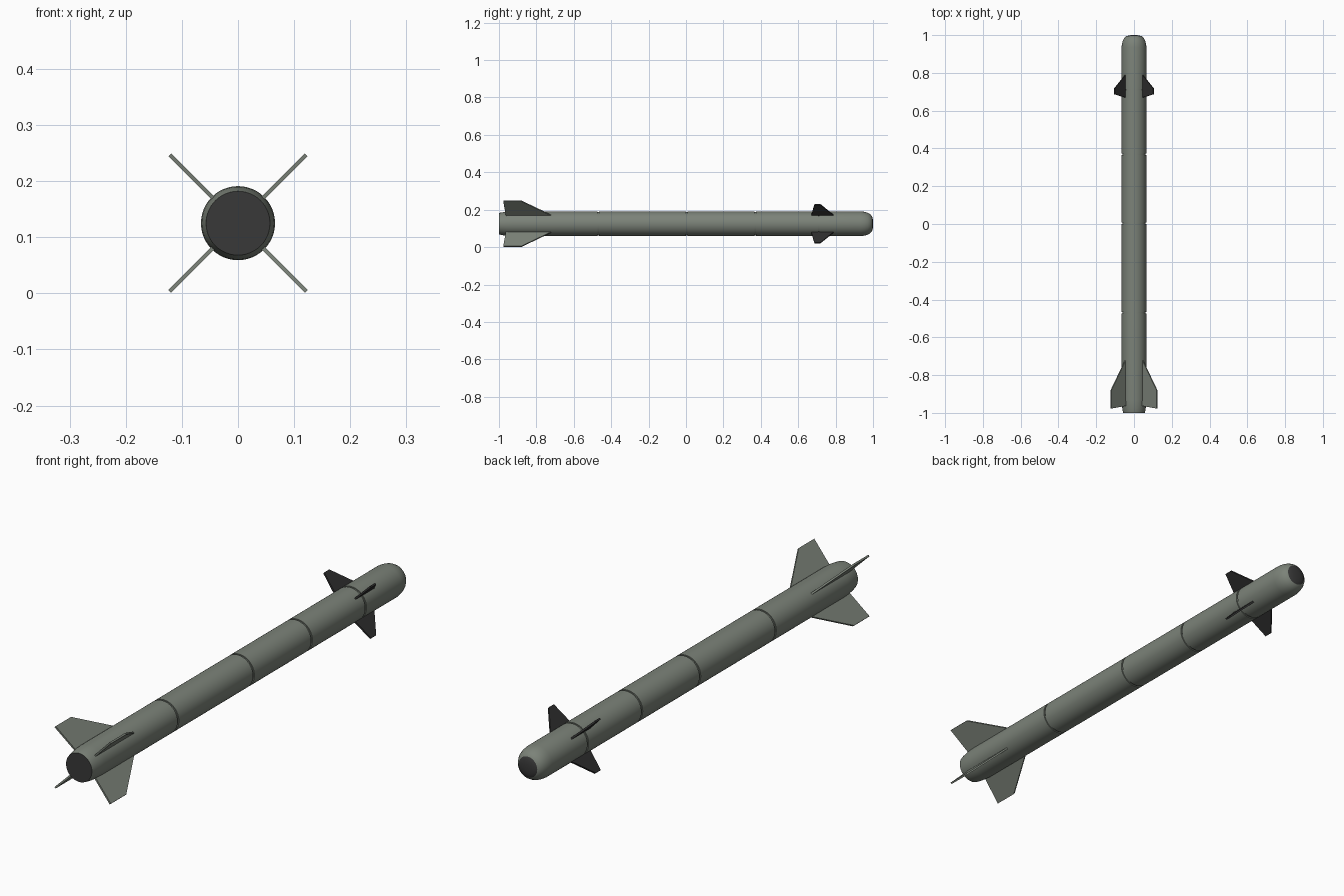
import bpy, bmesh, math
from mathutils import Matrix, Vector

if "Cube" in bpy.data.objects:
    bpy.data.objects.remove(bpy.data.objects["Cube"])

ZC = 0.125   # height of the body axis
R = 0.066    # body radius


def material(name, rgb):
    m = bpy.data.materials.new(name)
    m.diffuse_color = (*rgb, 1)
    m.use_nodes = True
    m.node_tree.nodes["Principled BSDF"].inputs["Base Color"].default_value = m.diffuse_color
    return m


GREY = material("grey green paint", (0.2, 0.225, 0.19))
DARK = material("dark grey", (0.04, 0.04, 0.04))
BLACK = material("near black", (0.027, 0.027, 0.027))


def finish(name, bm, mats):
    bmesh.ops.recalc_face_normals(bm, faces=bm.faces)
    me = bpy.data.meshes.new(name)
    bm.to_mesh(me)
    bm.free()
    ob = bpy.data.objects.new(name, me)
    bpy.context.collection.objects.link(ob)
    for m in mats:
        me.materials.append(m)
    return ob


# Body: lathe a profile of (y, radius) around the long axis, with panel grooves
profile = [(-1.0, 0.057), (-0.99, 0.0595), (-0.975, 0.062), (-0.955, 0.0645), (-0.93, R)]
for g in (-0.47, 0.005, 0.37, 0.71):
    profile += [(g - 0.004, R), (g - 0.004, R - 0.004), (g + 0.004, R - 0.004), (g + 0.004, R)]
profile += [(0.935, R), (0.955, 0.0635), (0.972, 0.0585), (0.985, 0.051), (0.994, 0.041),
            (0.998, 0.028), (1.0, 0.014)]

SEG = 48
bm = bmesh.new()
rings = []
for y, r in profile:
    rings.append([bm.verts.new((r * math.cos(2 * math.pi * i / SEG), y,
                                ZC + r * math.sin(2 * math.pi * i / SEG))) for i in range(SEG)])
for a, b in zip(rings, rings[1:]):
    for i in range(SEG):
        j = (i + 1) % SEG
        bm.faces.new((a[i], a[j], b[j], b[i]))
bm.faces.new(rings[0])
bm.faces.new(rings[-1])
# Dark exhaust face at the tail and dark seeker window at the nose
for f in bm.faces:
    y = f.calc_center_median().y
    f.material_index = 1 if y > 0.9945 or y < -0.999 else 0
body = finish("body", bm, [GREY, DARK])
bpy.context.view_layer.objects.active = body
body.select_set(True)
bpy.ops.object.shade_smooth_by_angle(angle=math.radians(32))


def fin_set(name, outline, thickness, mat):
    """Four flat fins in an X; outline is (distance from axis, y)."""
    for k in range(4):
        rot = Matrix.Translation((0, 0, ZC)) @ Matrix.Rotation(math.radians(45 + 90 * k), 4, 'Y')
        bm = bmesh.new()
        lo, hi = [[bm.verts.new(rot @ Vector((r, y, s * thickness / 2))) for r, y in outline]
                  for s in (-1, 1)]
        bm.faces.new(lo)
        bm.faces.new(hi)
        n = len(outline)
        for i in range(n):
            j = (i + 1) % n
            bm.faces.new((lo[i], lo[j], hi[j], hi[i]))
        finish(f"{name}_{k + 1}", bm, [mat])


# Rear tail fins and small forward control fins
fin_set("tail_fin", [(0.055, -0.7), (0.064, -0.72), (0.172, -0.88), (0.172, -0.977),
                     (0.064, -0.963), (0.055, -0.963)], 0.007, GREY)
fin_set("control_fin", [(0.055, 0.79), (0.066, 0.788), (0.146, 0.718), (0.146, 0.687),
                        (0.066, 0.67), (0.055, 0.67)], 0.007, BLACK)
